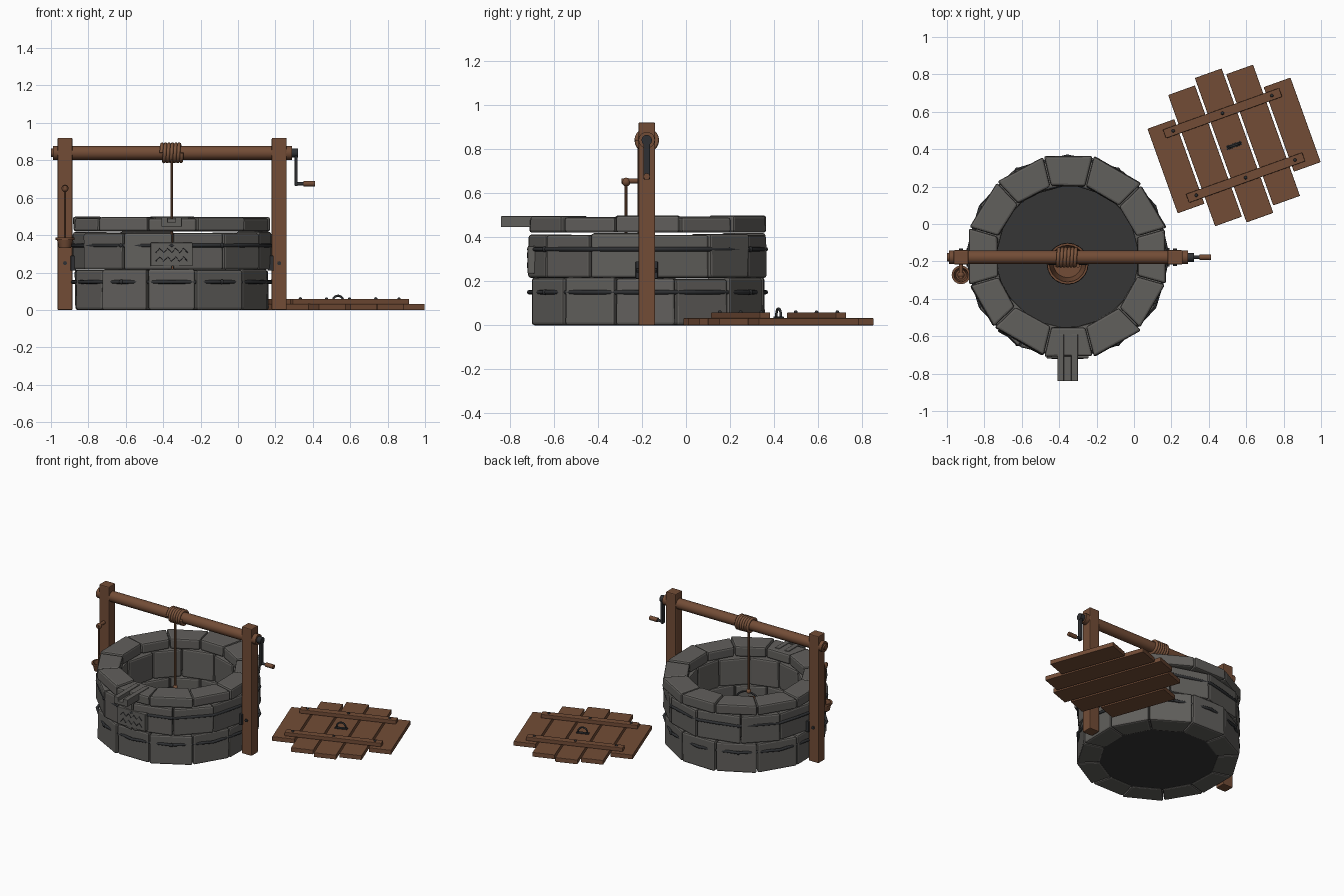
import bpy, bmesh, random
from math import sin, cos, pi, radians
from mathutils import Vector, Matrix

random.seed(4)
if "Cube" in bpy.data.objects:
    bpy.data.objects.remove(bpy.data.objects["Cube"])


def material(name, color):
    m = bpy.data.materials.new(name)
    m.use_nodes = True
    m.diffuse_color = (*color, 1)
    m.node_tree.nodes["Principled BSDF"].inputs["Base Color"].default_value = (*color, 1)
    return m


stone = material("grey stone", (0.12, 0.115, 0.107))
wood = material("brown wood", (0.17, 0.073, 0.037))
rope_mat = material("tan rope", (0.2, 0.09, 0.046))
iron = material("dark iron", (0.028, 0.03, 0.033))
shade = material("dark water", (0.037, 0.037, 0.037))

CX, CY = -0.355, -0.175          # well centre
CENTRE = Vector((CX, CY, 0))


def finish(name, bm, mat, bevel=0, smooth=False, matrix=None):
    bmesh.ops.recalc_face_normals(bm, faces=bm.faces)
    me = bpy.data.meshes.new(name)
    bm.to_mesh(me)
    bm.free()
    ob = bpy.data.objects.new(name, me)
    bpy.context.collection.objects.link(ob)
    me.materials.append(mat)
    if matrix:
        ob.matrix_world = matrix
    if bevel:
        mod = ob.modifiers.new("worn edges", "BEVEL")
        mod.width, mod.segments = bevel, 2
    if smooth:
        bpy.ops.object.select_all(action="DESELECT")
        ob.select_set(True)
        bpy.context.view_layer.objects.active = ob
        bpy.ops.object.shade_smooth_by_angle(angle=radians(40))
    return ob


def box(name, size, centre, mat, bevel=0.004, matrix=None):
    bm = bmesh.new()
    bmesh.ops.create_cube(bm, size=1)
    bmesh.ops.scale(bm, vec=size, verts=bm.verts)
    bmesh.ops.translate(bm, vec=centre, verts=bm.verts)
    return finish(name, bm, mat, bevel, matrix=matrix)


def rod(name, p, q, r, mat, n=16, matrix=None):
    p, q = Vector(p), Vector(q)
    d = q - p
    bm = bmesh.new()
    bmesh.ops.create_cone(bm, cap_ends=True, segments=n, radius1=r, radius2=r, depth=d.length)
    bm.transform(Matrix.Translation((p + q) / 2) @ d.to_track_quat("Z", "Y").to_matrix().to_4x4())
    return finish(name, bm, mat, smooth=True, matrix=matrix)


def ball(name, centre, r, mat, matrix=None):
    bm = bmesh.new()
    bmesh.ops.create_uvsphere(bm, u_segments=10, v_segments=6, radius=r)
    bmesh.ops.translate(bm, vec=centre, verts=bm.verts)
    return finish(name, bm, mat, smooth=True, matrix=matrix)


def tube(name, points, r, mat, cyclic=False, matrix=None):
    cu = bpy.data.curves.new(name, "CURVE")
    cu.dimensions = "3D"
    cu.bevel_depth, cu.bevel_resolution, cu.use_fill_caps = r, 2, True
    sp = cu.splines.new("POLY")
    sp.points.add(len(points) - 1)
    for pt, co in zip(sp.points, points):
        pt.co = (*co, 1)
    sp.use_cyclic_u = cyclic
    cu.materials.append(mat)
    ob = bpy.data.objects.new(name, cu)
    bpy.context.collection.objects.link(ob)
    if matrix:
        ob.matrix_world = matrix
    return ob


def lathe(name, profile, centre, mat, n=20):
    bm = bmesh.new()
    rings = [[bm.verts.new((r * cos(2 * pi * i / n), r * sin(2 * pi * i / n), z))
              for i in range(n)] for r, z in profile]
    for a, b in zip(rings, rings[1:]):
        for i in range(n):
            j = (i + 1) % n
            bm.faces.new((a[i], a[j], b[j], b[i]))
    bm.faces.new(rings[0])
    bm.faces.new(rings[-1])
    bmesh.ops.translate(bm, vec=centre, verts=bm.verts)
    return finish(name, bm, mat, smooth=True)


# Three courses of twelve wedge-shaped stones
def course(name, z0, z1, r_out, shift):
    bm = bmesh.new()
    seams = [radians(30 * i + shift) + random.uniform(-0.035, 0.035) for i in range(12)]
    for i in range(12):
        a0 = seams[i] + 0.005
        a1 = seams[(i + 1) % 12] + (2 * pi if i == 11 else 0) - 0.005
        push, top = random.uniform(-0.008, 0.006), z1 + random.uniform(-0.006, 0.004)
        corners = []
        for z in (z0, top):
            for r, a in ((0.387, a0), (r_out + push, a0), (r_out + push, a1), (0.387, a1)):
                wob = random.uniform(-0.004, 0.004)
                corners.append(bm.verts.new((CX + (r + wob) * cos(a), CY + (r + wob) * sin(a), z)))
        lo, hi = corners[:4], corners[4:]
        bm.faces.new(lo)
        bm.faces.new(hi)
        for k in range(4):
            m = (k + 1) % 4
            bm.faces.new((lo[k], lo[m], hi[m], hi[k]))
    return finish(name, bm, stone, bevel=0.012)


course("bottom_stones", 0, 0.215, 0.54, 15)
course("middle_stones", 0.215, 0.415, 0.54, 0)
course("rim_stones", 0.42, 0.495, 0.55, 15)
rod("mortar_floor", (CX, CY, 0.005), (CX, CY, 0.03), 0.4, shade, 24)

# Iron bands with rivets
for tag, z in (("lower", 0.15), ("upper", 0.345)):
    ring = [CENTRE + Vector((cos(a) * r, sin(a) * r, z)) for a, r in
            ((radians(15 * i), 0.53 + 0.007 * (-1) ** i) for i in range(24))]
    tube(tag + "_iron_band", ring, 0.01, iron, cyclic=True)
    for p in ring[::4]:
        ball(tag + "_band_rivet", p, 0.013, iron)

# Stone spout with a channel
bm = bmesh.new()
outline = [(-0.055, 0.445), (0.055, 0.445), (0.055, 0.495), (0.02, 0.495),
           (0.02, 0.468), (-0.02, 0.468), (-0.02, 0.495), (-0.055, 0.495)]
face = bm.faces.new([bm.verts.new((CX + x, -0.84, z)) for x, z in outline])
ext = bmesh.ops.extrude_face_region(bm, geom=[face])
bmesh.ops.translate(bm, vec=(0, 0.25, 0), verts=[v for v in ext["geom"] if isinstance(v, bmesh.types.BMVert)])
finish("spout", bm, stone, bevel=0.003)

# Plaque with two carved waves
box("plaque", (0.225, 0.05, 0.125), (CX, -0.693, 0.297), stone)
for z in (0.318, 0.272):
    wave = [(CX - 0.085 + 0.0213 * i, -0.718, z + (0.012 if i % 2 else -0.012)) for i in range(9)]
    tube("plaque_wave", wave, 0.0025, iron)

# Posts, brackets and bolts
YP = -0.178
for tag, x, s in (("right", -0.925, 1), ("left", 0.22, -1)):
    box(tag + "_post", (0.08, 0.076, 0.92), (x, YP, 0.46), wood, 0.006)
    box(tag + "_bracket", (0.03, 0.1, 0.08), (x + s * 0.045, YP, 0.25), iron)
    rod(tag + "_bolt", (x, YP - 0.046, 0.25), (x, YP + 0.046, 0.25), 0.011, iron, 8)

# Windlass beam with rope coil
ZB = 0.84
rod("windlass_beam", (-0.99, YP, ZB), (0.29, YP, ZB), 0.037, wood, 20)
rod("beam_axle", (-1.0, YP, ZB), (0.305, YP, ZB), 0.022, wood, 12)
turns = 6
coil = [(CX - 0.055 + 0.11 * i / (turns * 20), YP - 0.046 * cos(2 * pi * i / 20),
         ZB + 0.046 * sin(2 * pi * i / 20)) for i in range(turns * 20 + 1)]
tube("rope_coil", coil, 0.01, rope_mat)
YR = -0.212
rod("hanging_rope", (CX, YR, 0.33), (CX, YR, ZB), 0.007, rope_mat, 8)

# Crank
box("crank_arm", (0.016, 0.03, 0.19), (0.311, YP, 0.757), iron)
rod("crank_hub", (0.285, YP, ZB), (0.322, YP, ZB), 0.024, iron, 12)
rod("crank_pin", (0.305, YP, 0.675), (0.36, YP, 0.675), 0.009, iron, 10)
rod("crank_handle", (0.35, YP, 0.675), (0.412, YP, 0.675), 0.015, wood, 12)

# Bucket inside the well
lathe("bucket", [(0.085, 0.07), (0.11, 0.25), (0.098, 0.25), (0.075, 0.085)], (CX, YR, 0), wood)
for z, r in ((0.11, 0.092), (0.21, 0.106)):
    tube("bucket_hoop", [(CX + r * cos(pi * i / 12), YR + r * sin(pi * i / 12), z)
                         for i in range(24)], 0.006, iron, cyclic=True)
tube("bucket_handle", [(CX + 0.104 * cos(pi * i / 12), YR, 0.24 + 0.09 * sin(pi * i / 12))
                       for i in range(13)], 0.006, iron)
ball("rope_knot", (CX, YR, 0.335), 0.017, rope_mat)

# Dipper hanging on a peg
XD, YD = -0.925, -0.272
rod("dipper_peg", (XD, -0.2, 0.655), (XD, -0.292, 0.655), 0.012, wood, 10)
ball("dipper_loop", (XD, YD, 0.65), 0.02, wood)
rod("dipper_handle", (XD, YD, 0.34), (XD, YD, 0.65), 0.006, wood, 8)
lathe("dipper_cup", [(0.032, 0.33), (0.043, 0.375), (0.05, 0.375), (0.05, 0.388),
                     (0.038, 0.388), (0.028, 0.34)], (XD, YD, 0), wood, 16)

# Plank lid lying beside the well
LID = Matrix.Translation((0.535, 0.42, 0)) @ Matrix.Rotation(radians(19.7), 4, "Z")
for i, length in enumerate((0.48, 0.745, 0.82, 0.745, 0.48)):
    box("lid_plank", (0.152, length, 0.032), ((i - 2) * 0.165, 0, 0.016), wood, 0.003, LID)
for s in (-1, 1):
    box("lid_batten", (0.66, 0.05, 0.028), (0, s * 0.183, 0.045), wood, 0.004, LID)
    for x in (-0.28, 0, 0.28):
        ball("lid_nail", (x, s * 0.183, 0.059), 0.009, iron, LID)

# Lid pull ring
tube("lid_ring", [(0.032 * cos(pi * i / 10), 0, 0.04 + 0.036 * sin(pi * i / 10)) for i in range(11)],
     0.006, iron, matrix=LID)
box("lid_ring_plate", (0.085, 0.022, 0.008), (0, 0, 0.035), iron, 0.002, LID)
